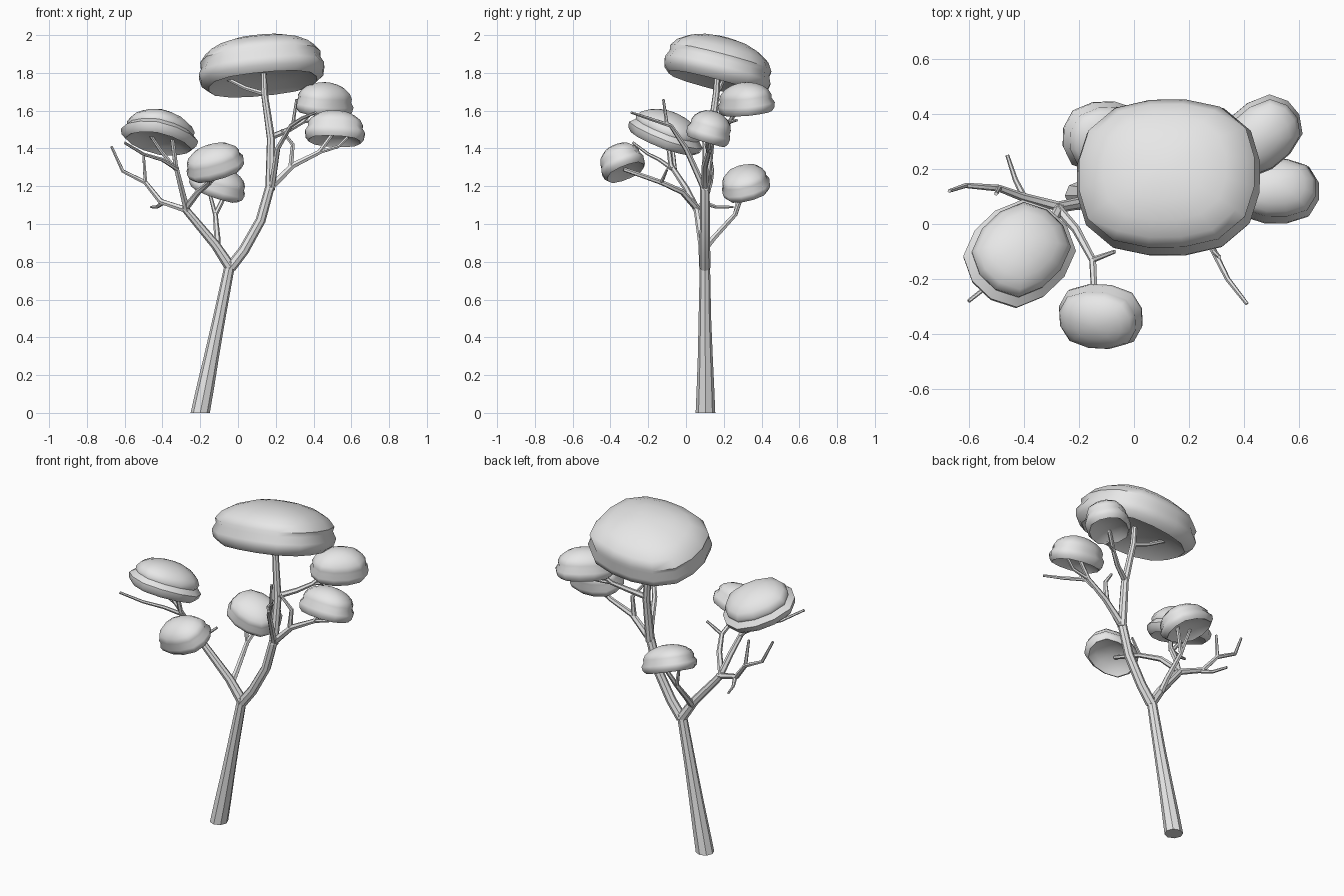
import bpy
import bmesh
import math
from mathutils import Vector, Matrix

default_cube = bpy.data.objects.get("Cube")
if default_cube:
    bpy.data.objects.remove(default_cube, do_unlink=True)

# One plain grey for the whole tree
grey = bpy.data.materials.new("plain_grey")
grey.use_nodes = True
grey_value = (.8, .8, .8, 1)
grey.diffuse_color = grey_value
grey.node_tree.nodes["Principled BSDF"].inputs["Base Color"].default_value = grey_value


def finish(obj, angle):
    """Give an object its material and its shading."""
    obj.data.materials.clear()
    obj.data.materials.append(grey)
    bpy.ops.object.select_all(action="DESELECT")
    obj.select_set(True)
    bpy.context.view_layer.objects.active = obj
    bpy.ops.object.shade_smooth_by_angle(angle=math.radians(angle))


def limb(name, start_radius, end_radius, *points, thick=False):
    """Sweep a tapering faceted tube along a path."""
    curve = bpy.data.curves.new(name, "CURVE")
    curve.dimensions = "3D"
    curve.bevel_depth = 1
    curve.bevel_resolution = 2 if thick else 1
    curve.use_fill_caps = True
    spline = curve.splines.new("POLY")
    spline.points.add(len(points) - 1)
    for index, (point, position) in enumerate(zip(spline.points, points)):
        blend = index / (len(points) - 1)
        point.co = (*position, 1)
        point.radius = start_radius + (end_radius - start_radius) * blend
    obj = bpy.data.objects.new(name, curve)
    bpy.context.collection.objects.link(obj)
    bpy.ops.object.select_all(action="DESELECT")
    obj.select_set(True)
    bpy.context.view_layer.objects.active = obj
    bpy.ops.object.convert(target="MESH")
    obj = bpy.context.object
    finish(obj, 40)
    return obj


# Canopy cross-section: hollow underside with a lower brim, then the dome above it
BRIM_PROFILE = [(.6, -.6), (.86, -.95), (.97, -.72), (1, -.4)]
DOME_PROFILE = [(.98, -.1), (1, .1), (.9, .42), (.7, .7), (.45, .89), (.2, .98)]


def canopy(name, centre, size, slope, yaw=0, sides=12, dome=.92):
    """Lathe a squarish cushion and tip it to the given x and y slopes."""
    bm = bmesh.new()
    rings = []
    profile = BRIM_PROFILE + [(radius * dome, height) for radius, height in DOME_PROFILE]
    for radius, height in profile:
        ring = []
        for step in range(sides):
            angle = math.tau * (step + .5) / sides
            c, s = math.cos(angle), math.sin(angle)
            bulge = (abs(c) ** 2.6 + abs(s) ** 2.6) ** (-1 / 2.6)
            ring.append(bm.verts.new((radius * bulge * c, radius * bulge * s, height)))
        rings.append(ring)
    for low, high in zip(rings, rings[1:]):
        for i in range(sides):
            j = (i + 1) % sides
            bm.faces.new((low[i], low[j], high[j], high[i]))
    for ring, height in ((rings[0], -.5), (rings[-1], 1)):
        pole = bm.verts.new((0, 0, height))
        for i in range(sides):
            bm.faces.new((ring[i], ring[(i + 1) % sides], pole))
    bmesh.ops.recalc_face_normals(bm, faces=bm.faces)
    up = Vector((-slope[0], -slope[1], 1))
    tilt = Vector((0, 0, 1)).rotation_difference(up).to_matrix().to_4x4()
    turn = Matrix.Rotation(math.radians(yaw), 4, "Z")
    bm.transform(Matrix.Translation(centre) @ tilt @ turn @ Matrix.Diagonal((*size, 1)))
    mesh = bpy.data.meshes.new(name)
    bm.to_mesh(mesh)
    bm.free()
    obj = bpy.data.objects.new(name, mesh)
    bpy.context.collection.objects.link(obj)
    finish(obj, 50)


# Trunk with its foot cut level on the ground
trunk = limb("trunk", .052, .027, (-.2, .103, 0), (-.17, .103, .15), (-.14, .102, .3),
             (-.1, .1, .5), (-.04, .1, .8), thick=True)
for vertex in trunk.data.vertices:
    if vertex.co.z < .05:
        vertex.co.z = 0

# Stem on the model's right, leading to two canopies
limb("right_stem", .03, .02, (-.04, .1, .77), (-.12, .09, .89), (-.28, .06, 1.08), thick=True)
limb("right_canopy_branch", .019, .011, (-.27, .06, 1.07), (-.3, 0, 1.19),
     (-.33, -.08, 1.31), (-.35, -.1, 1.47))
limb("right_canopy_fork", .012, .009, (-.33, -.06, 1.29), (-.41, -.07, 1.39), (-.47, -.1, 1.48))
limb("right_front_twig", .012, .007, (-.32, -.07, 1.29), (-.4, -.14, 1.34),
     (-.5, -.2, 1.37), (-.6, -.28, 1.43))
limb("right_outer_branch", .018, .007, (-.26, .06, 1.07), (-.41, .1, 1.12),
     (-.49, .13, 1.22), (-.61, .14, 1.28), (-.67, .12, 1.41))
limb("right_outer_twig", .011, .007, (-.49, .13, 1.22), (-.5, .11, 1.37))
limb("right_back_twig", .012, .007, (-.4, .1, 1.11), (-.43, .16, 1.09), (-.46, .25, 1.09))
limb("front_canopy_branch", .018, .011, (-.28, .06, 1.08), (-.21, -.02, 1.17),
     (-.15, -.13, 1.22), (-.14, -.33, 1.29))
limb("front_canopy_twig", .011, .007, (-.15, -.13, 1.22), (-.07, -.1, 1.29))

# Rear branch with a small fork
limb("back_canopy_branch", .019, .011, (-.11, .1, .87), (-.11, .15, .93),
     (-.12, .26, 1.05), (-.05, .31, 1.19))
limb("back_canopy_fork", .012, .008, (-.12, .26, 1.05), (-.16, .29, 1.2))

# Main stem rising to the crown
limb("main_stem", .03, .025, (-.04, .1, .77), (.03, .1, .86), (.12, .1, 1.02),
     (.17, .1, 1.2), thick=True)
limb("crown_stem", .026, .014, (.17, .1, 1.18), (.175, .13, 1.45),
     (.14, .16, 1.69), (.135, .17, 1.85), thick=True)
limb("crown_twig", .014, .01, (.14, .16, 1.69), (.04, .18, 1.72), (-.06, .2, 1.77))

# Outer branches on the model's left
limb("left_lower_branch", .021, .01, (.17, .1, 1.19), (.29, .1, 1.31),
     (.43, .12, 1.38), (.51, .13, 1.49))
limb("left_lower_twig", .011, .008, (.43, .12, 1.38), (.53, .11, 1.41), (.58, .12, 1.46))
limb("left_inner_twig", .015, .008, (.28, .1, 1.31), (.29, .1, 1.42), (.23, .08, 1.5))
limb("left_upper_branch", .017, .01, (.175, .13, 1.46), (.27, .18, 1.5),
     (.34, .23, 1.54), (.44, .3, 1.65))
limb("left_upper_twig", .01, .007, (.34, .23, 1.54), (.42, .27, 1.55))
limb("left_front_branch", .017, .007, (.18, .09, 1.2), (.21, 0, 1.4),
     (.28, -.08, 1.52), (.34, -.2, 1.56), (.41, -.29, 1.59))
limb("left_front_twig", .01, .007, (.29, -.1, 1.52), (.31, -.12, 1.66))

# Canopies
canopy("crown_canopy", (.12, .18, 1.86), (.335, .29, .13), (.1, -.26), sides=16, dome=.96)
canopy("right_canopy", (-.41, -.095, 1.505), (.205, .177, .09), (-.15, -.35), yaw=45, dome=.88)
canopy("front_canopy", (-.13, -.347, 1.34), (.157, .12, .08), (.3, .4))
canopy("back_canopy", (-.1, .31, 1.23), (.155, .13, .075), (-.35, .25))
canopy("left_upper_canopy", (.46, .315, 1.665), (.162, .123, .085), (-.1, .12), yaw=40)
canopy("left_lower_canopy", (.515, .13, 1.515), (.16, .12, .085), (-.05, -.3))
